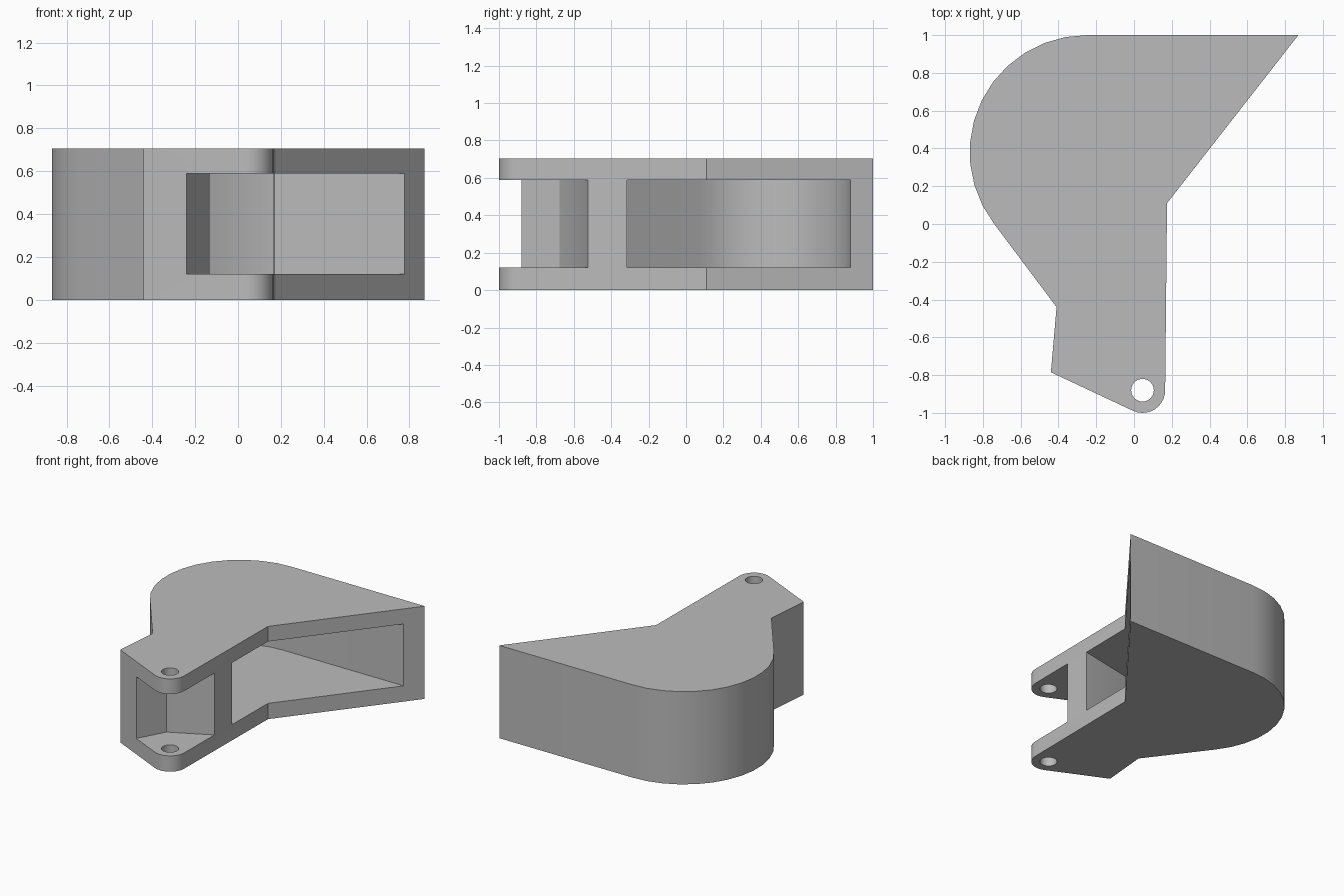
import bpy
import bmesh
from math import cos, sin, radians

HEIGHT = 0.705
SLOT = (0.12, 0.59)          # floor and ceiling of both pockets
BOWL = (-0.25, 0.38)         # centre of the large rounded side
PIVOT = (0.045, -0.88)       # centre of the hinge hole

cube = bpy.data.objects.get("Cube")
if cube:
    bpy.data.objects.remove(cube, do_unlink=True)


def arc(centre, radius, start, end, steps):
    angles = [radians(start + (end - start) * i / steps) for i in range(steps + 1)]
    return [(centre[0] + radius * cos(a), centre[1] + radius * sin(a)) for a in angles]


def prism(name, outline, low, high):
    """Extrude a flat outline between two heights."""
    bm = bmesh.new()
    face = bm.faces.new([bm.verts.new((x, y, low)) for x, y in outline])
    result = bmesh.ops.extrude_face_region(bm, geom=[face])
    top = [v for v in result["geom"] if isinstance(v, bmesh.types.BMVert)]
    bmesh.ops.translate(bm, verts=top, vec=(0, 0, high - low))
    bmesh.ops.recalc_face_normals(bm, faces=bm.faces)
    mesh = bpy.data.meshes.new(name)
    bm.to_mesh(mesh)
    bm.free()
    obj = bpy.data.objects.new(name, mesh)
    bpy.context.collection.objects.link(obj)
    return obj


def cut(body, cutter):
    cutter.hide_render = True
    mod = body.modifiers.new("cut", "BOOLEAN")
    mod.operation = "DIFFERENCE"
    mod.solver = "EXACT"
    mod.object = cutter
    bpy.context.view_layer.objects.active = body
    bpy.ops.object.modifier_apply(modifier=mod.name)
    bpy.data.objects.remove(cutter, do_unlink=True)


# Body: rounded bowl, slanted mouth and narrow arm with a rounded hinge end
outline = [(0.87, 1.0)] + arc(BOWL, 0.62, 90, 217.7, 12)
outline += [(-0.41, -0.44), (-0.44, -0.785)]
outline += arc(PIVOT, 0.12, -115, 0, 10) + [(0.175, 0.11)]
body = prism("bracket_body", outline, 0, HEIGHT)

# Large pocket opening through the slanted mouth
bowl_pocket = arc(BOWL, 0.5, 90, 217.7, 12)
bowl_pocket += [(-0.285, -0.405), (0.17, -0.315), (1.2, -0.315), (1.2, 0.88)]
cut(body, prism("bowl_cutter", bowl_pocket, *SLOT))

# Hinge pocket that splits the arm end into two lugs
hinge_pocket = [(0.4, -0.525), (0.165, -0.525), (-0.13, -0.675),
                (-0.24, -0.88), (-0.35, -1.085), (-0.35, -1.2), (0.4, -1.2)]
cut(body, prism("hinge_cutter", hinge_pocket, *SLOT))

# Pin hole through both lugs
hole = arc(PIVOT, 0.06, 0, 345, 23)
cut(body, prism("hole_cutter", hole, -0.1, HEIGHT + 0.1))

# Plain grey finish
grey = bpy.data.materials.new("plain_grey")
grey.use_nodes = True
colour = (0.5, 0.5, 0.5, 1)
grey.diffuse_color = colour
grey.node_tree.nodes["Principled BSDF"].inputs["Base Color"].default_value = colour
body.data.materials.clear()
body.data.materials.append(grey)
for poly in body.data.polygons:
    poly.material_index = 0

bpy.ops.object.select_all(action="DESELECT")
body.select_set(True)
bpy.context.view_layer.objects.active = body
bpy.ops.object.shade_smooth_by_angle(angle=radians(30))
